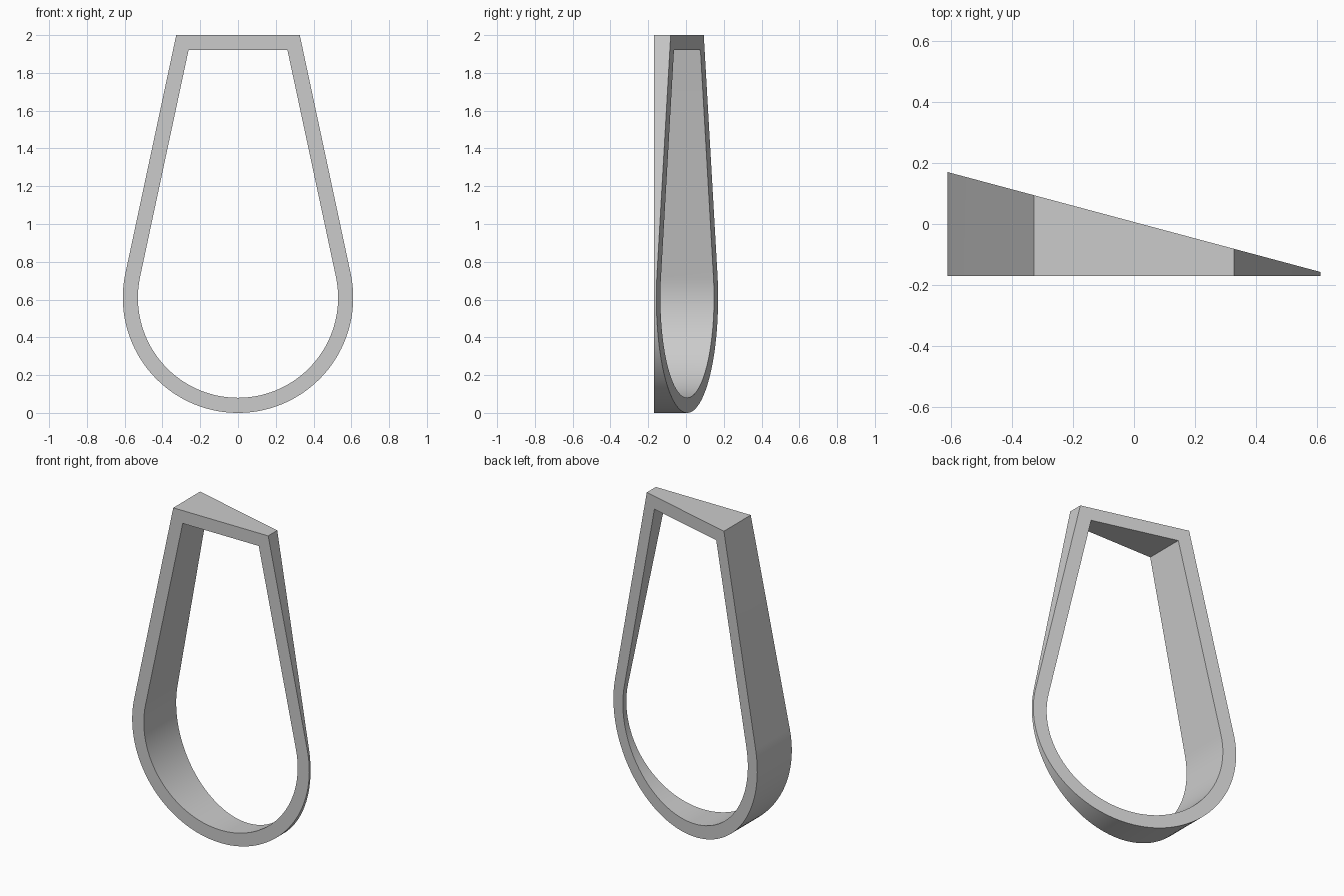
import bpy
import bmesh
from math import atan2, acos, hypot, cos, sin, pi, tan, radians

if "Cube" in bpy.data.objects:
    bpy.data.objects.remove(bpy.data.objects["Cube"], do_unlink=True)

CENTRE_Z = 0.61
FRONT_Y = -0.17
ARC_STEPS = 64


def teardrop(radius, top_x, top_z):
    """Round bottom arc joined by tangent lines to a flat top."""
    rise = top_z - CENTRE_Z
    start = atan2(rise, top_x) - acos(radius / hypot(top_x, rise))
    sweep = -pi - 2 * start
    points = [(top_x, top_z)]
    for i in range(ARC_STEPS + 1):
        a = start + sweep * i / ARC_STEPS
        points.append((radius * cos(a), CENTRE_Z + radius * sin(a)))
    return points + [(-top_x, top_z)]


def back_y(x):
    """Back plane slanted across the width."""
    return 0.0065 - x * tan(radians(15))


# Single neutral material
grey = bpy.data.materials.new("light grey")
grey.use_nodes = True
colour = (0.6, 0.6, 0.6, 1)
grey.diffuse_color = colour
grey.node_tree.nodes["Principled BSDF"].inputs["Base Color"].default_value = colour

# Tapered hoop: outer and inner outlines on the front and slanted back
bm = bmesh.new()
outer = teardrop(0.61, 0.327, 2.0)
inner = teardrop(0.53, 0.262, 1.92)
rings = []
for outline, is_back in ((outer, False), (outer, True), (inner, True), (inner, False)):
    rings.append([bm.verts.new((x, back_y(x) if is_back else FRONT_Y, z))
                  for x, z in outline])
count = len(outer)
for r in range(4):
    a, b = rings[r], rings[(r + 1) % 4]
    for i in range(count):
        j = (i + 1) % count
        bm.faces.new((a[i], a[j], b[j], b[i]))
bmesh.ops.recalc_face_normals(bm, faces=bm.faces)
mesh = bpy.data.meshes.new("tapered_hoop")
bm.to_mesh(mesh)
bm.free()
mesh.materials.append(grey)
hoop = bpy.data.objects.new("tapered_hoop", mesh)
bpy.context.collection.objects.link(hoop)

# Smooth curve with crisp rims
bpy.ops.object.select_all(action="DESELECT")
hoop.select_set(True)
bpy.context.view_layer.objects.active = hoop
bpy.ops.object.shade_smooth_by_angle(angle=radians(30))
